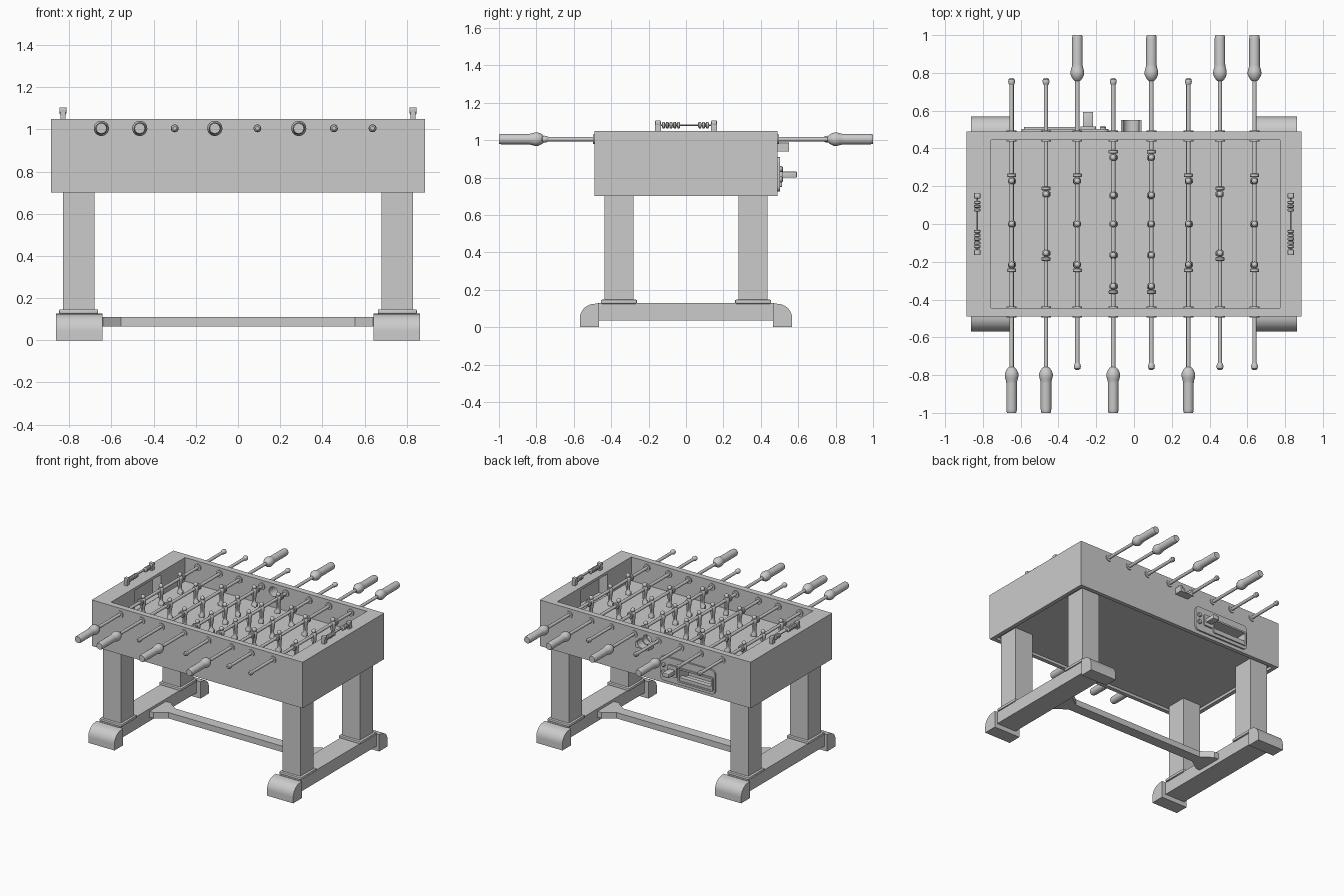
import bpy, bmesh, math
from mathutils import Vector

if "Cube" in bpy.data.objects:
    bpy.data.objects.remove(bpy.data.objects["Cube"])

ROD_Z = 1.005


def finish(name, bm, angle=35):
    bmesh.ops.recalc_face_normals(bm, faces=bm.faces)
    me = bpy.data.meshes.new(name)
    bm.to_mesh(me)
    bm.free()
    for p in me.polygons:
        p.use_smooth = True
    me.set_sharp_from_angle(angle=math.radians(angle))
    return place(name, me)


def place(name, me, loc=(0, 0, 0), rot=0):
    ob = bpy.data.objects.new(name, me)
    ob.location = loc
    ob.rotation_euler.z = rot
    bpy.context.collection.objects.link(ob)
    return ob


def prism(name, pts, a, b, axis, bevel=0):
    """Extrude a 2D outline along an axis (outline uses the other two axes in order)."""
    bm = bmesh.new()

    def vert(p, t):
        c = list(p)
        c.insert("xyz".index(axis), t)
        return bm.verts.new(c)
    lo, hi = [vert(p, a) for p in pts], [vert(p, b) for p in pts]
    bm.faces.new(lo)
    bm.faces.new(hi)
    for i in range(len(pts)):
        j = (i + 1) % len(pts)
        bm.faces.new((lo[i], lo[j], hi[j], hi[i]))
    if bevel:
        bmesh.ops.bevel(bm, geom=bm.edges[:], offset=bevel, segments=2, affect='EDGES', profile=0.5)
    return finish(name, bm)


def box(name, x0, x1, y0, y1, z0, z1, bevel=0):
    return prism(name, [(x0, y0), (x1, y0), (x1, y1), (x0, y1)], z0, z1, 'z', bevel)


def arc(cx, cy, r, a0, a1, n):
    return [(cx + r * math.cos(math.radians(a0 + (a1 - a0) * i / n)),
             cy + r * math.sin(math.radians(a0 + (a1 - a0) * i / n))) for i in range(n + 1)]


def rounded(x0, x1, z0, z1, r):
    return (arc(x1 - r, z1 - r, r, 0, 90, 5) + arc(x0 + r, z1 - r, r, 90, 180, 5)
            + arc(x0 + r, z0 + r, r, 180, 270, 5) + arc(x1 - r, z0 + r, r, 270, 360, 5))


def rings(bm, loops):
    """Skin a list of vertex loops and cap both ends."""
    for a, b in zip(loops, loops[1:]):
        n = len(a)
        for i in range(n):
            bm.faces.new((a[i], a[(i + 1) % n], b[(i + 1) % n], b[i]))
    bm.faces.new(loops[0])
    bm.faces.new(loops[-1])


def lathe(name, prof, x, z, s=1, n=20):
    """Turn (radius, y) profile around a line parallel to y; s mirrors it in y."""
    bm = bmesh.new()
    rings(bm, [[bm.verts.new((x + r * math.cos(math.tau * i / n), s * y, z + r * math.sin(math.tau * i / n)))
                for i in range(n)] for r, y in prof])
    return finish(name, bm)


def cut(ob, cutters):
    for c in cutters:
        c.hide_render = True
        m = ob.modifiers.new("cut", 'BOOLEAN')
        m.operation, m.solver, m.object = 'DIFFERENCE', 'EXACT', c
        bpy.context.view_layer.objects.active = ob
        bpy.ops.object.modifier_apply(modifier=m.name)
        bpy.data.objects.remove(c)
    ob.data.set_sharp_from_angle(angle=math.radians(35))


# Cabinet: playing pocket, underside recess, goals, ball entry hole, ball return
cabinet = box("cabinet", -.887, .887, -.49, .49, .70, 1.05)
cut(cabinet, [
    box("c", -.757, .772, -.445, .445, .87, 1.2),
    box("c", -.857, .857, -.46, .46, .6, .72),
    box("c", -.828, .843, -.157, .157, .872, 1.03),
    prism("c", arc(-.015, .988, .036, 0, 337.5, 15), .4, .6, 'y'),
    box("c", -.57, -.30, .40, .6, .76, .845)])

# Legs, collars, feet and base beams
for sx in (-1, 1):
    def span(a, b):
        return sorted((sx * a, sx * b))
    bx = span(.675, .84)
    box("base_beam", *bx, -.47, .47, .035, .13)
    for sy in (-1, 1):
        ly = sorted((sy * .28, sy * .437))
        box("leg", *span(.68, .83), *ly, .13, .722)
        box("leg_collar", *span(.663, .848), *sorted((sy * .262, sy * .455)), .125, .147, .006)
        pts = [(.465, 0), (.568, 0), (.568, .045)] + arc(.488, .045, .08, 8, 90, 8) + [(.465, .128)]
        prism("foot", [(sy * y, z) for y, z in pts], *span(.642, .862), 'x')

# Stretcher with flared ends
half = [(-.68, -.10), (-.64, -.10), (-.555, -.04), (.555, -.04), (.64, -.10), (.68, -.10)]
prism("stretcher", half + [(-x, -y) for x, y in half], .065, .11, 'z')

# Player figure, lofted from the foot to the neck, plus a head; faces +x
bm = bmesh.new()
sections = [(.890, .004, .020, .018), (.908, .004, .020, .018), (.918, 0, .012, .013), (.945, -.002, .012, .015),
            (.972, 0, .015, .018), (.985, 0, .017, .018), (1.008, 0, .019, .02), (1.019, 0, .013, .018),
            (1.023, 0, .007, .008), (1.03, 0, .007, .008)]
oct8 = [(1, -.5), (1, .5), (.5, 1), (-.5, 1), (-1, .5), (-1, -.5), (-.5, -1), (.5, -1)]
rings(bm, [[bm.verts.new((cx + hx * u, hy * v, z - ROD_Z)) for u, v in oct8] for z, cx, hx, hy in sections])
head = bmesh.ops.create_uvsphere(bm, u_segments=12, v_segments=8, radius=.016)["verts"]
bmesh.ops.translate(bm, verts=head, vec=Vector((0, 0, 1.034 - ROD_Z)))
first = finish("player", bm, 45)
player = first.data
bpy.data.objects.remove(first)

# Rods: x, side of the handle, player positions
THREE, TWO, FIVE = [.228, 0, -.215], [.158, -.155], [.352, .152, 0, -.165, -.33]
rods = [(-.648, -1, THREE), (-.466, -1, TWO), (-.30, 1, THREE), (-.11, -1, FIVE),
        (.092, 1, FIVE), (.288, -1, THREE), (.455, 1, TWO), (.638, 1, THREE)]
handle = [(.013, .757), (.02, .762), (.029, .775), (.036, .792), (.036, .806), (.033, .82),
          (.029, .833), (.028, .845), (.028, .98), (.0265, .994), (.024, 1.0)]
knob = [(.011, .735), (.016, .743), (.0185, .755), (.016, .766), (.009, .772)]
for x, s, men in rods:
    lathe("rod", [(.0115, -.75), (.0115, .9)], x, ROD_Z, s, 16)
    lathe("handle", handle, x, ROD_Z, s, 24)
    lathe("rod_end_cap", knob, x, ROD_Z, -s)
    for t in (-1, 1):
        lathe("outer_bushing", [(.026, .485), (.026, .496)], x, ROD_Z, t)
        lathe("inner_bushing", [(.026, .45), (.026, .437)], x, ROD_Z, t)
        y = max(men) + .03 if t > 0 else -min(men) + .03
        lathe("rod_bumper", [(.021, y - .01), (.024, y - .006), (.024, y + .006), (.021, y + .01)], x, ROD_Z, t)
    for y in men:
        place("player", player, (x, y, ROD_Z), 0 if s < 0 else math.pi)

# Score counters on both end rails
for x in (-.83, .83):
    lathe("counter_wire", [(.004, -.15), (.004, .15)], x, 1.08, 1, 8)
    for t in (-1, 1):
        yy = sorted((t * .135, t * .165))
        box("counter_post", x - .012, x + .012, *yy, 1.05, 1.085)
        box("counter_post_top", x - .017, x + .017, *yy, 1.08, 1.105, .005)
    bead_y = [-.12 + .02 * i for i in range(5)] + [.074 + .02 * i for i in range(3)]
    for y in bead_y:
        lathe("counter_bead", [(.01, y - .009), (.017, y - .005), (.017, y + .005), (.01, y + .009)],
              x, 1.08, 1, 12)

# Ball return and coin plate on the back
plate = prism("return_plate", rounded(-.595, -.135, .725, .91, .03), .485, .503, 'y')
cut(plate, [box("c", -.57, -.30, .40, .6, .76, .845)])
frame = prism("return_frame", rounded(-.582, -.288, .748, .857, .012), .49, .513, 'y')
cut(frame, [box("c", -.57, -.30, .40, .6, .76, .845)])
box("return_tray_lip", -.57, -.30, .47, .508, .76, .785)
prism("coin_mount", rounded(-.282, -.202, .775, .86, .012), .49, .515, 'y')
box("coin_slide", -.27, -.217, .50, .593, .80, .832, .004)
for z in (.79, .845):
    lathe("plate_button", [(.016, .49), (.016, .512), (.011, .518)], -.165, z)

# Ball serving cup on the back
cup = [(-.07, .985), (-.07, .94), (.04, .94), (.04, .985)] + arc(-.015, .988, .042, 0, -180, 12)
prism("ball_cup", cup, .485, .55, 'y')
